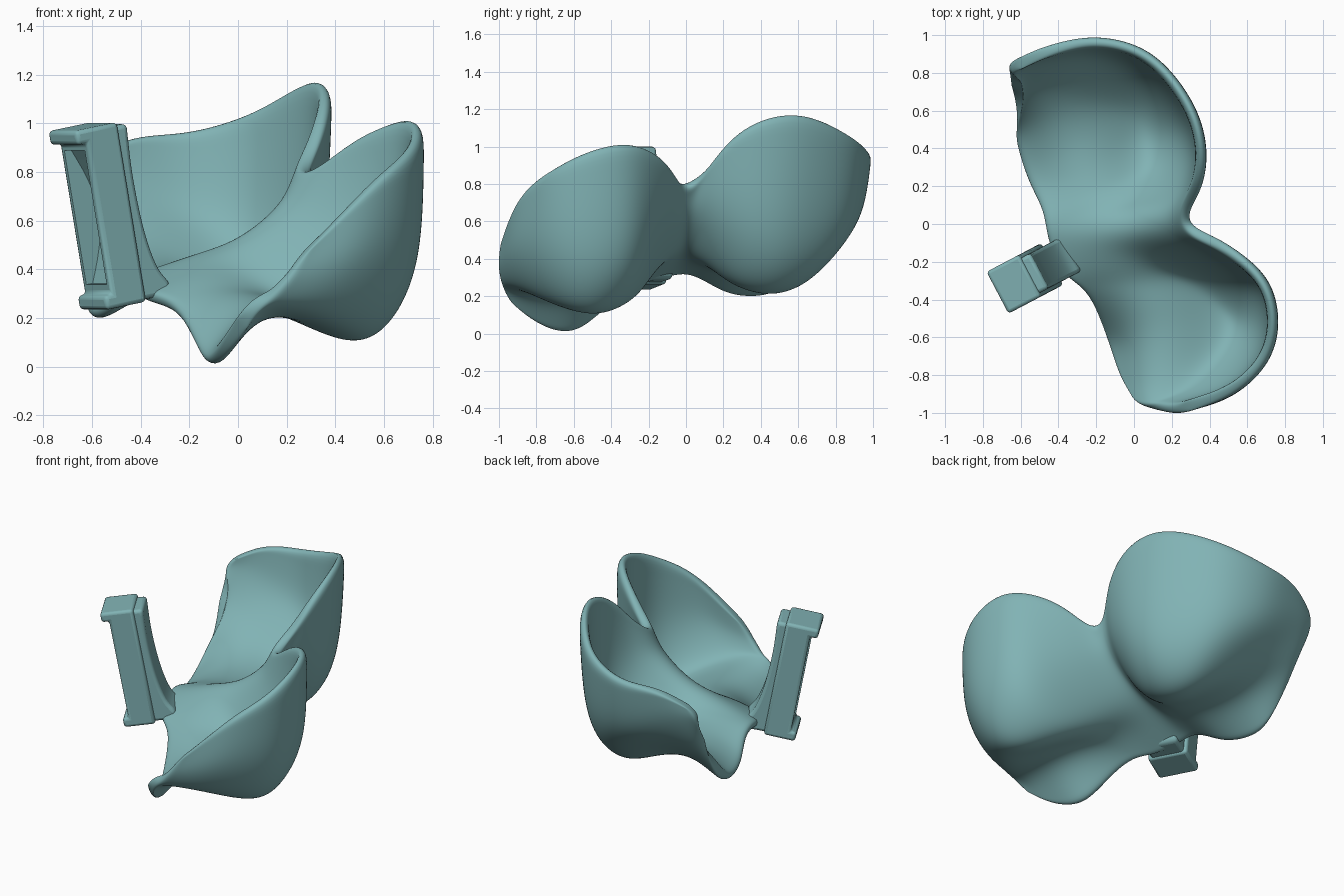
import bpy, bmesh, math
from mathutils import Vector

if "Cube" in bpy.data.objects:
    bpy.data.objects.remove(bpy.data.objects["Cube"])

mat = bpy.data.materials.new("teal")
mat.diffuse_color = (0.22, 0.45, 0.46, 1)
mat.use_nodes = True
mat.node_tree.nodes["Principled BSDF"].inputs["Base Color"].default_value = mat.diffuse_color


def add_object(name, bm):
    mesh = bpy.data.meshes.new(name)
    bm.to_mesh(mesh)
    bm.free()
    mesh.materials.append(mat)
    obj = bpy.data.objects.new(name, mesh)
    bpy.context.collection.objects.link(obj)
    return obj


def spline(points, steps):
    """Catmull-Rom curve through the points."""
    p = [2 * points[0] - points[1]] + points + [2 * points[-1] - points[-2]]
    out = []
    for i in range(1, len(p) - 2):
        a, b, c, d = p[i - 1:i + 3]
        for k in range(steps):
            t = k / steps
            out.append(0.5 * (2 * b + (c - a) * t + (2 * a - 5 * b + 4 * c - d) * t * t
                              + (3 * b - a - 3 * c + d) * t ** 3))
    return out + [points[-1]]


# Cross-sections: low open edge, hump, bowl floor, wall, rim
back_cup = [
    [(-.65, .74, .62), (-.66, .785, .68), (-.668, .825, .74), (-.665, .85, .79), (-.64, .865, .84)],
    [(-.63, .64, .41), (-.60, .73, .50), (-.56, .82, .61), (-.50, .91, .77), (-.45, .95, .94)],
    [(-.61, .50, .22), (-.47, .62, .39), (-.31, .77, .47), (-.19, .94, .62), (-.19, 1.0, .96)],
    [(-.575, .34, .185), (-.33, .46, .34), (-.03, .64, .26), (.09, .84, .52), (.10, .915, 1.05)],
    [(-.53, .20, .21), (-.25, .31, .33), (.07, .46, .19), (.29, .59, .48), (.315, .655, 1.175)],
    [(-.48, .08, .28), (-.20, .18, .34), (.12, .27, .25), (.35, .37, .55), (.39, .40, 1.145)],
    [(-.46, .00, .31), (-.20, .07, .37), (.09, .11, .40), (.30, .15, .65), (.365, .19, 1.0)],
    [(-.44, -.08, .30), (-.21, -.04, .39), (.01, -.01, .48), (.20, .00, .62), (.285, .015, .75)],
]
front_cup = [
    [(-.38, -.23, .26), (-.13, -.18, .34), (.14, -.14, .36), (.41, -.12, .56), (.48, -.085, .92)],
    [(-.28, -.30, .23), (.01, -.30, .27), (.37, -.27, .18), (.66, -.27, .42), (.70, -.27, 1.02)],
    [(-.20, -.40, .15), (.11, -.43, .24), (.50, -.46, .085), (.735, -.49, .38), (.77, -.50, .985)],
    [(-.11, -.59, -.01), (.13, -.63, .22), (.50, -.66, .12), (.69, -.71, .42), (.72, -.725, .88)],
    [(-.045, -.79, .04), (.11, -.84, .21), (.34, -.89, .24), (.50, -.92, .45), (.54, -.90, .74)],
    [(.045, -.945, .17), (.09, -.98, .23), (.14, -1.0, .29), (.20, -1.01, .36), (.26, -1.005, .45)],
]

rows = [spline([Vector(p) for p in sec], 5) for sec in back_cup + front_cup]
columns = [spline(list(col), 5) for col in zip(*rows)]

# Double cup shell
bm = bmesh.new()
grid = [[bm.verts.new(p) for p in line] for line in zip(*columns)]
for r0, r1 in zip(grid, grid[1:]):
    for j in range(len(r0) - 1):
        bm.faces.new((r0[j], r0[j + 1], r1[j + 1], r1[j]))
for f in bm.faces:
    f.smooth = True

# Relax the surface, keeping the rim moving only along itself
for _ in range(5):
    moved = {}
    for v in bm.verts:
        edges = [e for e in v.link_edges if e.is_boundary or not v.is_boundary]
        near = [e.other_vert(v).co for e in edges]
        moved[v] = v.co.lerp(sum(near, Vector()) / len(near), 0.5)
    for v, co in moved.items():
        v.co = co

shell = add_object("double_cup_shell", bm)
solid = shell.modifiers.new("thickness", 'SOLIDIFY')
solid.thickness = 0.06
solid.offset = -1
sub = shell.modifiers.new("round_rim", 'SUBSURF')
sub.levels = sub.render_levels = 2

# Bracket frame: s points in toward the cups, w runs across, h runs up the lean
origin = Vector((-.487, -.24, .255))
inward = Vector((.885, .465, 0))
across = Vector((.465, -.885, 0))
lean = math.radians(10.5)


def prism(name, profile, width):
    bm = bmesh.new()
    sides = []
    for w in (-width / 2, width / 2):
        ring = []
        for s, h in profile:
            co = origin + across * w + inward * (s * math.cos(lean) - h * math.sin(lean))
            co.z += s * math.sin(lean) + h * math.cos(lean)
            ring.append(bm.verts.new(co))
        sides.append(ring)
    bm.faces.new(sides[0])
    bm.faces.new(sides[1])
    n = len(profile)
    for i in range(n):
        k = (i + 1) % n
        bm.faces.new((sides[0][i], sides[0][k], sides[1][k], sides[1][i]))
    bmesh.ops.recalc_face_normals(bm, faces=bm.faces)
    return add_object(name, bm)


def soften(obj, width):
    bev = obj.modifiers.new("soft_edges", 'BEVEL')
    bev.width = width
    bev.segments = 3
    bev.limit_method = 'ANGLE'


def smooth(obj):
    bpy.ops.object.select_all(action='DESELECT')
    obj.select_set(True)
    bpy.context.view_layer.objects.active = obj
    bpy.ops.object.shade_smooth_by_angle(angle=math.radians(40))


# C-shaped bracket with top and bottom lips
bracket = prism("bracket", [(-.135, .75), (.065, .75), (.065, 0), (-.125, 0), (-.125, .06),
                            (-.09, .06), (-.09, .69), (-.135, .69)], .25)
soften(bracket, .018)

# Curved recess in the bracket's outer face
arc = [(-.06 + .08 * math.sin(math.pi * i / 12), .10 + .56 * i / 12) for i in range(13)]
cutter = prism("recess_cutter", [(-.12, .10)] + arc + [(-.12, .66)], .18)
cutter.hide_render = True
cutter.hide_viewport = True
cut = bracket.modifiers.new("recess", 'BOOLEAN')
cut.object = cutter
cut.operation = 'DIFFERENCE'
cut.solver = 'EXACT'
smooth(bracket)

# Flared web joining the bracket to the cups
flare = [Vector(p) for p in ((.12, .735), (.11, .52), (.12, .30), (.15, .14), (.20, .05))]
web = prism("bracket_web", [(.04, .735)] + [tuple(p) for p in spline(flare, 5)]
            + [(.17, .005), (.04, .01)], .21)
soften(web, .02)
smooth(web)
